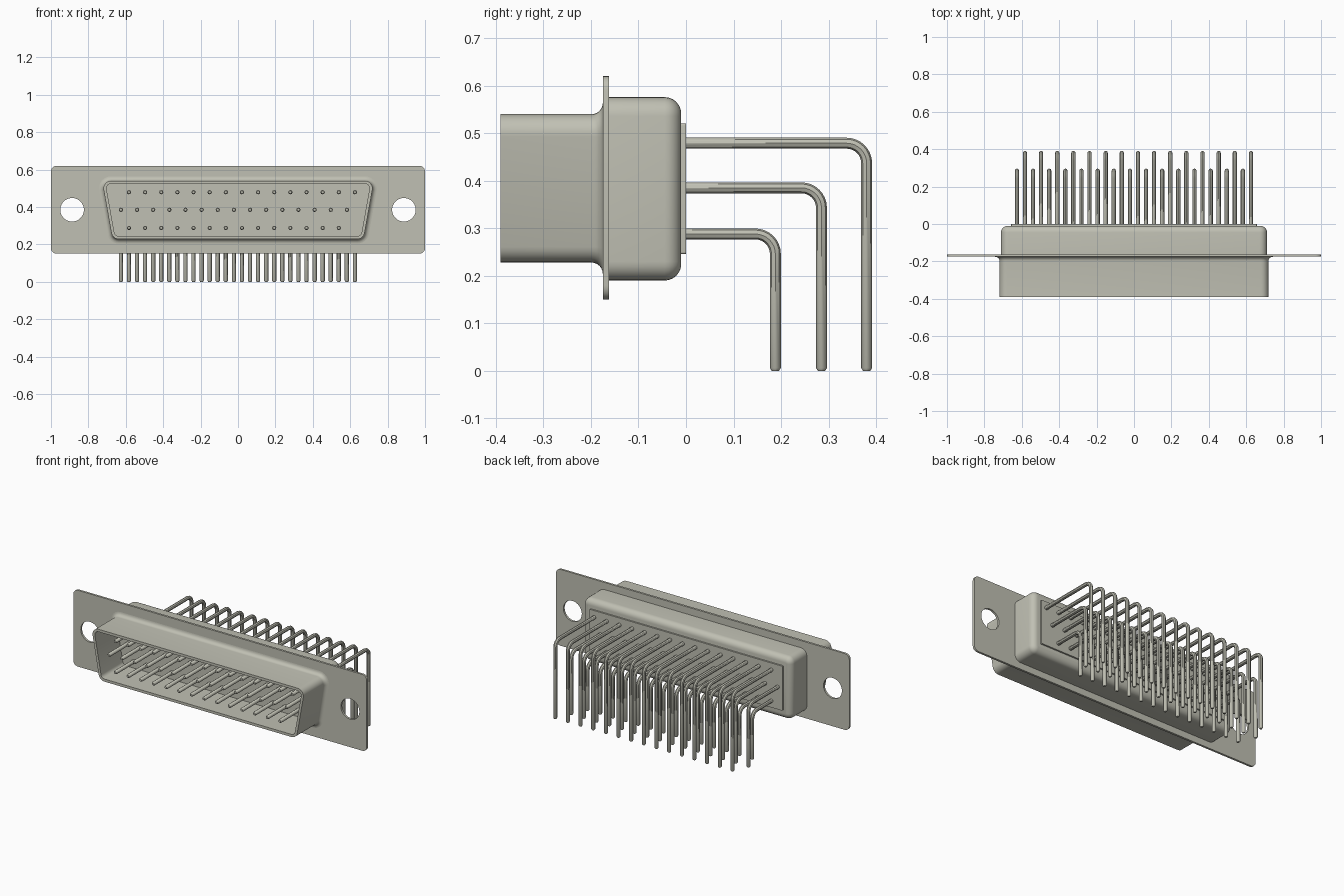
import bpy, bmesh, math
from mathutils import Vector

cube = bpy.data.objects.get("Cube")
if cube:
    bpy.data.objects.remove(cube, do_unlink=True)

# One plain metal colour for everything
metal = bpy.data.materials.new("warm_grey_metal")
metal.use_nodes = True
colour = (0.53, 0.53, 0.455, 1)
metal.diffuse_color = colour
metal.node_tree.nodes["Principled BSDF"].inputs["Base Color"].default_value = colour

ZC = 0.385          # height of the connector axis


def finish(obj, angle=35):
    """Give the part its material and smooth its rounded edges."""
    obj.data.materials.clear()
    obj.data.materials.append(metal)
    bpy.ops.object.select_all(action='DESELECT')
    obj.select_set(True)
    bpy.context.view_layer.objects.active = obj
    bpy.ops.object.shade_smooth_by_angle(angle=math.radians(angle))


def rounded(corners, r, off=0.0, steps=6):
    """Counter-clockwise convex outline (x, z) with round corners, grown by off."""
    pts = []
    n = len(corners)
    for i in range(n):
        a, p, b = (Vector(corners[(i + k) % n]) for k in (-1, 0, 1))
        d1, d2 = (p - a).normalized(), (b - p).normalized()
        n1, n2 = Vector((d1.y, -d1.x)), Vector((d2.y, -d2.x))
        centre = p - (n1 + n2) * (r / (1 + n1.dot(n2)))
        start = math.atan2(n1.y, n1.x)
        sweep = math.acos(max(-1, min(1, n1.dot(n2))))
        for k in range(steps + 1):
            t = start + sweep * k / steps
            pts.append(centre + Vector((math.cos(t), math.sin(t))) * (r + off))
    return pts


def loft(name, corners, r, profile):
    """Solid through copies of an outline; profile lists (y, growth)."""
    bm = bmesh.new()
    rings = [[bm.verts.new((p.x, y, p.y)) for p in rounded(corners, r, off)]
             for y, off in profile]
    for r1, r2 in zip(rings, rings[1:]):
        for i in range(len(r1)):
            j = (i + 1) % len(r1)
            bm.faces.new((r1[i], r1[j], r2[j], r2[i]))
    bm.faces.new(rings[0])
    bm.faces.new(rings[-1])
    bmesh.ops.recalc_face_normals(bm, faces=bm.faces)
    mesh = bpy.data.meshes.new(name)
    bm.to_mesh(mesh)
    bm.free()
    obj = bpy.data.objects.new(name, mesh)
    bpy.context.collection.objects.link(obj)
    finish(obj)
    return obj


def box(w, z0, z1):
    return [(-w, z0), (w, z0), (w, z1), (-w, z1)]


def curve_part(name, curve):
    """Turn a curve into a mesh part."""
    obj = bpy.data.objects.new(name, curve)
    bpy.context.collection.objects.link(obj)
    bpy.ops.object.select_all(action='DESELECT')
    obj.select_set(True)
    bpy.context.view_layer.objects.active = obj
    bpy.ops.object.convert(target='MESH')
    obj = bpy.context.view_layer.objects.active
    obj.name = name
    return obj


def add_spline(curve, pts, closed=False, radii=None):
    s = curve.splines.new('POLY')
    s.points.add(len(pts) - 1)
    for i, p in enumerate(pts):
        s.points[i].co = (*p, 1)
        if radii:
            s.points[i].radius = radii[i]
    s.use_cyclic_u = closed


# Mounting flange with two screw holes
flat = bpy.data.curves.new("flange_outline", 'CURVE')
flat.dimensions = '2D'
flat.fill_mode = 'BOTH'
flat.extrude = 0.0065
add_spline(flat, [(p.x, p.y, 0) for p in rounded(box(1, 0.15, 0.62), 0.03)], True)
for cx in (-0.887, 0.887):
    add_spline(flat, [(cx + 0.063 * math.cos(t * math.tau / 40),
                       ZC + 0.063 * math.sin(t * math.tau / 40), 0)
                      for t in range(40)], True)
flange = curve_part("mounting_flange", flat)
flange.rotation_euler.x = math.pi / 2
flange.location.y = -0.1685
finish(flange)

# Hollow D-shaped front shell, flared where it meets the flange
FLARE = 0.024
flare = [(-0.175 - FLARE + FLARE * math.sin(a), FLARE * (1 - math.cos(a)))
         for a in (math.radians(90) * k / 6 for k in range(7))]
loft("front_shell", [(-0.671, 0.228), (0.671, 0.228), (0.727, 0.54), (-0.727, 0.54)], 0.04,
     [(-0.178, -0.016), (-0.39, -0.016), (-0.39, 0)] + flare + [(-0.17, FLARE)])

# Rear housing with a rounded back edge
R = 0.035
back = [(-0.01 - R + R * math.sin(a), -R * (1 - math.cos(a)))
        for a in (math.radians(90) * k / 6 for k in range(7))]
loft("rear_housing", box(0.711, 0.19, 0.576), 0.04, [(-0.165, 0)] + back)

# Insulator plate that the pins leave through
loft("insulator_plate", box(0.657, 0.246, 0.52), 0.004, [(-0.03, 0), (0, 0)])

# Three rows of bent pins: height, drop position, first x, count
PITCH, BEND, PIN_R, TIP = 0.0863, 0.042, 0.0115, 0.006
rows = {"upper_pins": (0.479, 0.380, -0.583, 15),
        "middle_pins": (0.385, 0.285, -0.626, 15),
        "lower_pins": (0.288, 0.188, -0.583, 14)}
for name, (z, y, x0, count) in rows.items():
    path = [(-0.365, z), (-0.365 + TIP, z)]
    for k in range(9):
        a = math.radians(90) * k / 8
        path.append((y - BEND + BEND * math.sin(a), z - BEND + BEND * math.cos(a)))
    path += [(y, TIP), (y, 0)]
    radii = [0.65] + [1] * (len(path) - 2) + [0.65]
    wire = bpy.data.curves.new(name, 'CURVE')
    wire.dimensions = '3D'
    wire.bevel_depth = PIN_R
    wire.bevel_resolution = 2
    wire.use_fill_caps = True
    for i in range(count):
        add_spline(wire, [(x0 + PITCH * i, py, pz) for py, pz in path], radii=radii)
    finish(curve_part(name, wire), 40)
